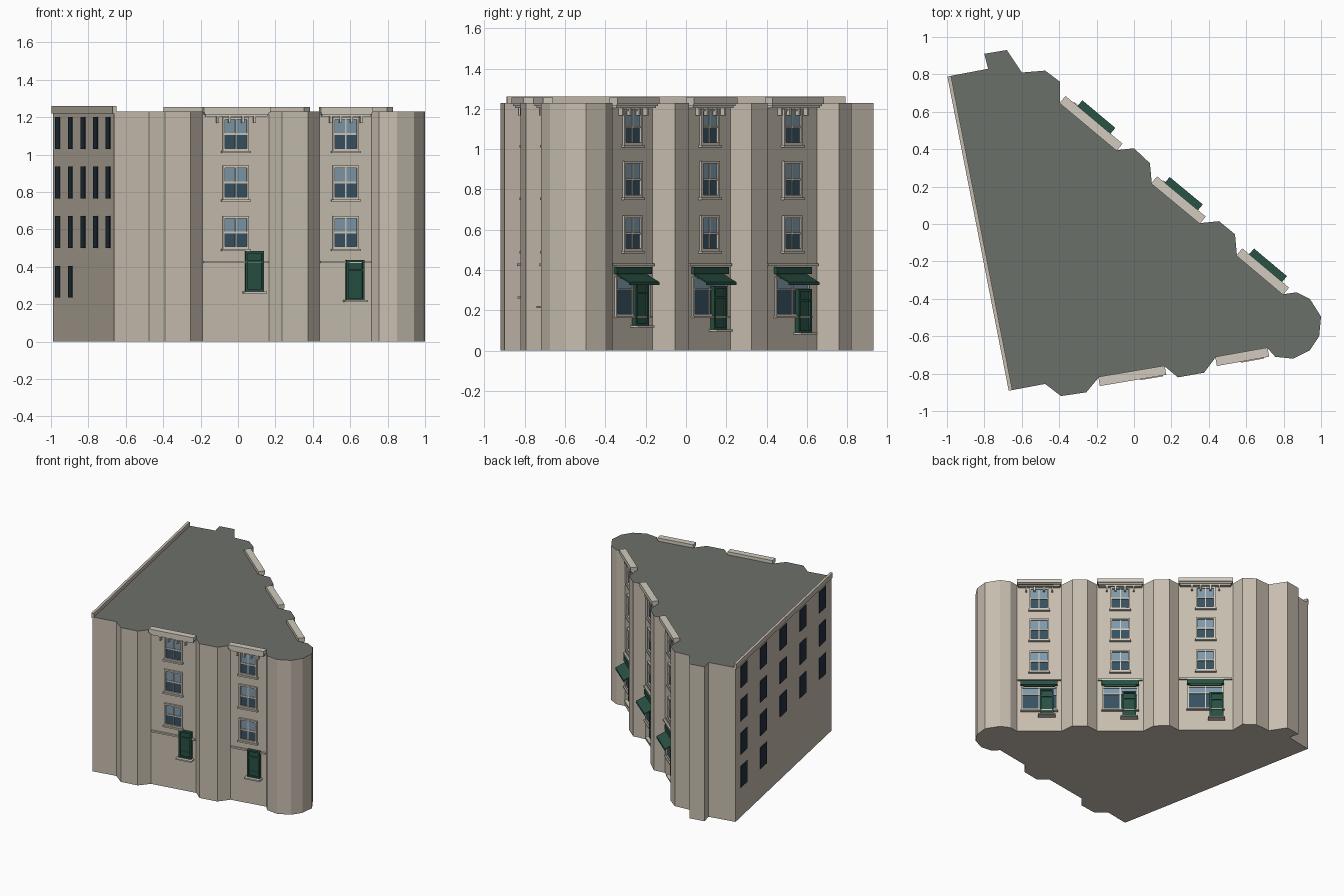
import bpy, bmesh
from mathutils import Matrix, Vector

if "Cube" in bpy.data.objects:
    bpy.data.objects.remove(bpy.data.objects["Cube"])


def material(name, hexcol):
    lin = [(int(hexcol[i:i + 2], 16) / 255) ** 2.2 for i in (0, 2, 4)]
    m = bpy.data.materials.new(name)
    m.diffuse_color = (*lin, 1)
    m.use_nodes = True
    m.node_tree.nodes["Principled BSDF"].inputs["Base Color"].default_value = m.diffuse_color
    return m


STONE = material("stone", "C6BCAE")
TRIM = material("trim", "D0C9BC")
ROOF = material("roof", "6B6F69")
GLASS = material("glass", "3A5262")
SKYGLASS = material("upper_glass", "7D97A8")
DARK = material("dark_glass", "283440")
GREEN = material("green_paint", "2C5145")


def finish(name, bm, mats, M=Matrix()):
    bmesh.ops.recalc_face_normals(bm, faces=bm.faces)
    me = bpy.data.meshes.new(name)
    bm.to_mesh(me)
    bm.free()
    for m in mats:
        me.materials.append(m)
    ob = bpy.data.objects.new(name, me)
    ob.matrix_world = M
    bpy.context.collection.objects.link(ob)
    return ob


def boxes(name, mat, M, items):
    """One object from boxes given as (x centre, width, y0, y1, z0, z1)."""
    bm = bmesh.new()
    for xc, w, y0, y1, z0, z1 in items:
        T = Matrix.Translation((xc, (y0 + y1) / 2, (z0 + z1) / 2))
        S = Matrix.Diagonal((w, y1 - y0, z1 - z0, 1))
        bmesh.ops.create_cube(bm, size=1, matrix=T @ S)
    return finish(name, bm, [mat], M)


def wall_frame(a, b):
    """Local x along the wall, y outward, z up, origin at mid wall."""
    a, b = Vector((*a, 0)), Vector((*b, 0))
    d = (b - a).normalized()
    n = Vector((-d.y, d.x, 0))
    M = Matrix((d, n, Vector((0, 0, 1)))).transposed().to_4x4()
    M.translation = (a + b) / 2
    return M, (b - a).length


# Footprint, clockwise from the back left corner
P = [(-.99, .79), (-.78, .83), (-.80, .91), (-.68, .93), (-.60, .81), (-.475, .82),
     (-.395, .76), (-.395, .65), (-.09, .395), (0, .405), (.085, .325), (.095, .22),
     (.355, .005), (.455, .015), (.54, -.055), (.55, -.165), (.80, -.375), (.87, -.365),
     (.94, -.40), (1, -.495), (.99, -.60), (.94, -.675), (.85, -.72), (.755, -.71),
     (.715, -.665), (.435, -.715), (.375, -.795), (.235, -.82), (.165, -.762),
     (-.19, -.822), (-.255, -.90), (-.39, -.92), (-.475, -.855), (-.662, -.89)]
H = 1.23

# Main block with grey roof
bm = bmesh.new()
base = bm.faces.new([bm.verts.new((x, y, 0)) for x, y in P])
ext = bmesh.ops.extrude_face_region(bm, geom=[base])
bmesh.ops.translate(bm, vec=(0, 0, H),
                    verts=[v for v in ext["geom"] if isinstance(v, bmesh.types.BMVert)])
for f in bm.faces:
    f.material_index = int(all(v.co.z > H - .01 for v in f.verts))
finish("building_block", bm, [STONE, ROOF])

# Plain side wall: parapet and window grid
M, L = wall_frame(P[-1], P[0])
boxes("side_parapet", STONE, M, [(0, L, -.012, .008, 1.22, 1.26)])
cols = [.71, .36, .01, -.34, -.69]
boxes("side_windows", DARK, M,
      [(x, .118, -.01, .004, z, z + .17)
       for r, z in enumerate((.235, .5, .765, 1.03))
       for x in (cols[:2] if r == 0 else cols)])


def frame_bars(x, w, z0, z1, t, d):
    """Four bars of a rectangular surround."""
    return [(x - w / 2 + t / 2, t, 0, d, z0, z1), (x + w / 2 - t / 2, t, 0, d, z0, z1),
            (x, w, 0, d, z1 - t, z1), (x, w, 0, d, z0, z0 + t)]


def sash_windows(name, M):
    trim, low, up = [], [], []
    for z0, z1 in ((.495, .67), (.76, .94), (1.02, 1.2)):
        zm = (z0 + z1) / 2
        trim += frame_bars(0, .142, z0, z1, .012, .014)
        trim += [(0, .12, 0, .009, zm - .005, zm + .005),
                 (0, .007, 0, .008, z0, z1),
                 (0, .158, 0, .022, z0 - .012, z0)]
        low.append((0, .125, -.01, .003, z0 + .005, zm))
        up.append((0, .125, -.01, .004, zm, z1 - .005))
    boxes(name + "_window_frames", TRIM, M, trim)
    boxes(name + "_lower_panes", GLASS, M, low)
    boxes(name + "_upper_panes", SKYGLASS, M, up)


def cornice(name, M, L):
    parts = [(0, L, -.005, .045, 1.225, 1.255), (0, L * .93, 0, .03, 1.203, 1.214),
             (0, L * .97, 0, .038, 1.214, 1.225)]
    s = min(L * .29, .1)
    parts += [(x * s, .013, 0, .025, 1.168, 1.205) for x in (-1, -.36, .36, 1)]
    boxes(name + "_cornice", TRIM, M, parts)
    boxes(name + "_string_course", TRIM, M, [(0, L * .97, 0, .014, .42, .432)])


def door(name, M, x, z):
    boxes(name + "_door_frame", GREEN, M,
          frame_bars(x, .1, z, z + .215, .012, .024)
          + [(x, .1, 0, .015, z, z + .05), (x, .1, 0, .022, z + .155, z + .165)])
    boxes(name + "_door_panel", GREEN, M, [(x, .09, 0, .014, z, z + .21)])
    boxes(name + "_door_step", TRIM, M, [(x, .125, 0, .05, z - .01, z)])


def shopfront(name, M):
    z0, z1 = .172, .365
    boxes(name + "_shop_fascia", GREEN, M, [(0, .27, 0, .02, .38, .416)])
    boxes(name + "_shop_frame", TRIM, M,
          frame_bars(0, .262, z0, z1, .01, .012)
          + [(0, .008, 0, .01, z0, z1), (0, .25, 0, .009, .3, .308),
             (0, .275, 0, .022, z0 - .01, z0)])
    boxes(name + "_shop_lower_glass", GLASS, M, [(0, .25, -.01, .003, z0 + .005, .304)])
    boxes(name + "_shop_upper_glass", SKYGLASS, M, [(0, .25, -.01, .003, .304, z1 - .005)])
    # Sloping awning with a short valance
    prof = [(0, .38), (.085, .34), (.085, .325), (.079, .325), (.079, .336), (0, .372)]
    bm = bmesh.new()
    f = bm.faces.new([bm.verts.new((-.115, y, z)) for y, z in prof])
    ext = bmesh.ops.extrude_face_region(bm, geom=[f])
    bmesh.ops.translate(bm, vec=(.23, 0, 0),
                        verts=[v for v in ext["geom"] if isinstance(v, bmesh.types.BMVert)])
    finish(name + "_awning", bm, [GREEN], M)


# Bays: (name, footprint edge index, door x, door base z, has shop)
for name, i, dx, dz, shop in (("rear_bay", 7, -.08, .09, True),
                              ("middle_bay", 11, -.065, .105, True),
                              ("corner_bay", 15, -.055, .125, True),
                              ("front_right_bay", 24, -.05, .222, False),
                              ("front_left_bay", 28, -.1, .268, False)):
    M, L = wall_frame(P[i], P[i + 1])
    sash_windows(name, M)
    cornice(name, M, L)
    door(name, M, dx, dz)
    if shop:
        shopfront(name, M)
